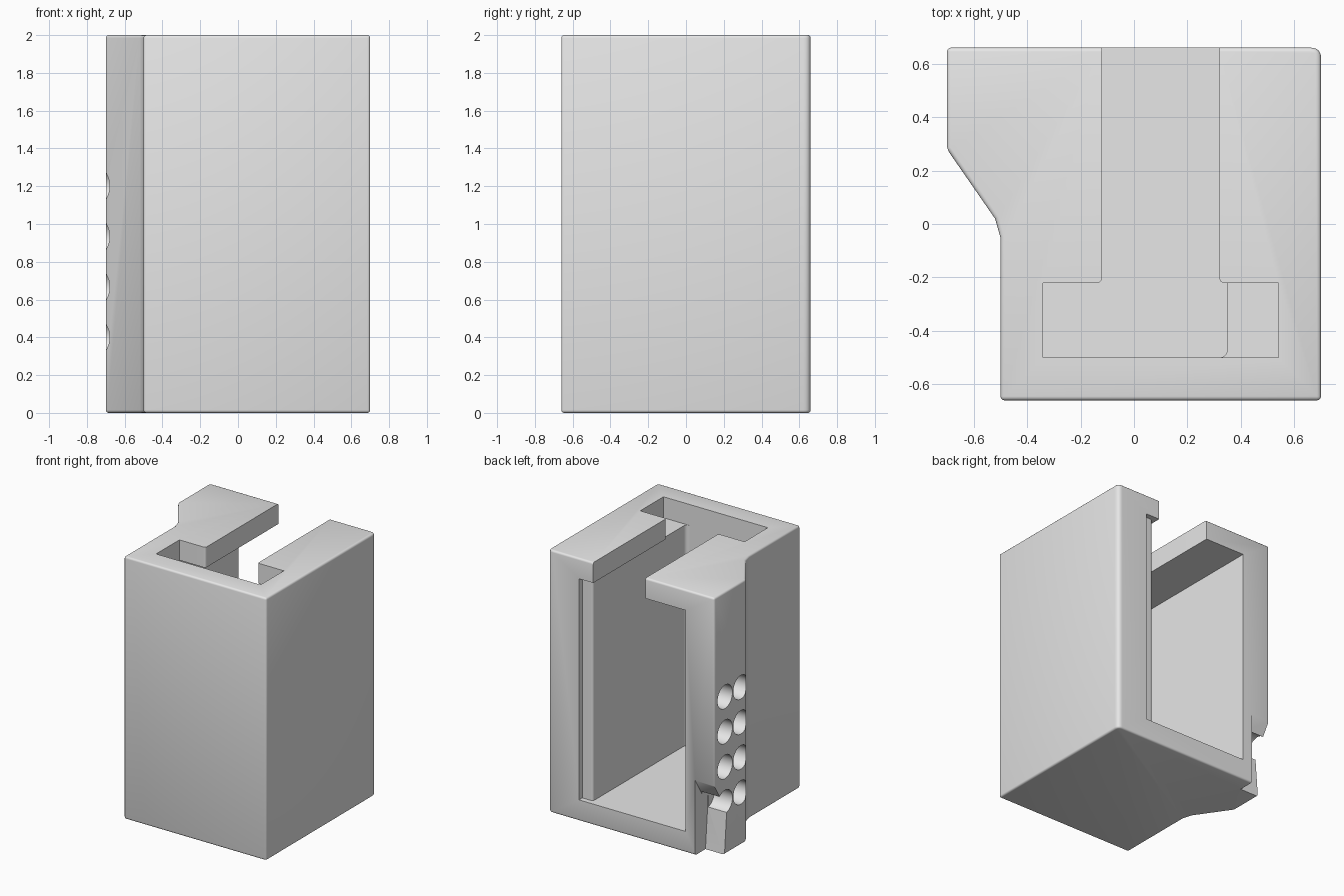
import bpy, bmesh, math
from mathutils import Vector

cube = bpy.data.objects.get("Cube")
if cube:
    bpy.data.objects.remove(cube, do_unlink=True)

grey = bpy.data.materials.new("plain_grey")
grey.use_nodes = True
GREY = (0.8, 0.8, 0.8, 1)
grey.diffuse_color = GREY
grey.node_tree.nodes["Principled BSDF"].inputs["Base Color"].default_value = GREY


def rounded(points, radii, steps=6):
    """Round the listed profile corners (index -> radius) with tangent curves."""
    out = []
    for i, p in enumerate(points):
        p = Vector(p)
        r = radii.get(i, 0)
        if not r:
            out.append(p)
            continue
        a = p + (Vector(points[i - 1]) - p).normalized() * r
        b = p + (Vector(points[(i + 1) % len(points)]) - p).normalized() * r
        for k in range(steps + 1):
            t = k / steps
            out.append(a * (1 - t) ** 2 + p * 2 * t * (1 - t) + b * t ** 2)
    return out


def prism(name, profile, low, high, axis="z"):
    """Extrude a closed profile along z (xy profile) or x (yz profile)."""
    bm = bmesh.new()
    place = (lambda p: (p[0], p[1], low)) if axis == "z" else (lambda p: (low, p[0], p[1]))
    face = bm.faces.new([bm.verts.new(place(p)) for p in profile])
    ext = bmesh.ops.extrude_face_region(bm, geom=[face])
    step = Vector((0, 0, high - low)) if axis == "z" else Vector((high - low, 0, 0))
    bmesh.ops.translate(bm, vec=step, verts=[v for v in ext["geom"] if isinstance(v, bmesh.types.BMVert)])
    bmesh.ops.recalc_face_normals(bm, faces=bm.faces)
    mesh = bpy.data.meshes.new(name)
    bm.to_mesh(mesh)
    bm.free()
    mesh.materials.append(grey)
    obj = bpy.data.objects.new(name, mesh)
    bpy.context.collection.objects.link(obj)
    return obj


def apply(obj, mod):
    bpy.context.view_layer.objects.active = obj
    bpy.ops.object.modifier_apply(modifier=mod.name)


def cut(obj, cutter):
    mod = obj.modifiers.new("cut", "BOOLEAN")
    mod.operation = "DIFFERENCE"
    mod.solver = "EXACT"
    mod.object = cutter
    apply(obj, mod)
    bpy.data.objects.remove(cutter, do_unlink=True)


# Housing with flared side and softened outer edges
outline = [(-0.5, -0.66), (0.7, -0.66), (0.7, 0.66), (-0.7, 0.66),
           (-0.7, 0.28), (-0.52, 0.02), (-0.5, -0.05)]
housing = prism("housing", rounded(outline, {2: 0.04}), 0, 2)
bevel = housing.modifiers.new("soft_edges", "BEVEL")
bevel.width = 0.015
bevel.segments = 3
bevel.limit_method = "ANGLE"
bevel.angle_limit = math.radians(32)
apply(housing, bevel)

# T-shaped opening through the top slab
slot = [(-0.34, -0.5), (0.54, -0.5), (0.54, -0.22), (0.32, -0.22), (0.32, 0.75),
        (-0.12, 0.75), (-0.12, -0.22), (-0.34, -0.22)]
cut(housing, prism("slot_cutter", rounded(slot, {3: 0.02, 6: 0.02}), 1.84, 2.1))

# Main cavity, open at the back with a stepped jamb
cavity = [(-0.46, -0.5), (0.35, -0.5), (0.35, 0.62), (0.44, 0.62), (0.44, 0.75), (-0.46, 0.75)]
cut(housing, prism("cavity_cutter", rounded(cavity, {1: 0.035, 2: 0.02}), 0.16, 1.845))

# Notch in the lower back corner
notch = [(0.75, -0.1), (0.545, -0.1), (0.51, 0.32), (0.51, 0.4), (0.58, 0.44), (0.66, 0.57), (0.75, 0.57)]
cut(housing, prism("notch_cutter", notch, -0.8, -0.54, "x"))

# Two columns of round blind holes in the flared side
for y in (0.53, 0.34):
    for row in range(4):
        z = 0.4 + row * 0.267
        ring = [(y + 0.09 * math.cos(math.tau * k / 32), z + 0.09 * math.sin(math.tau * k / 32))
                for k in range(32)]
        cut(housing, prism("hole_cutter", ring, -0.8, -0.545, "x"))

bpy.ops.object.select_all(action="DESELECT")
housing.select_set(True)
bpy.context.view_layer.objects.active = housing
bpy.ops.object.shade_smooth_by_angle(angle=math.radians(35))
